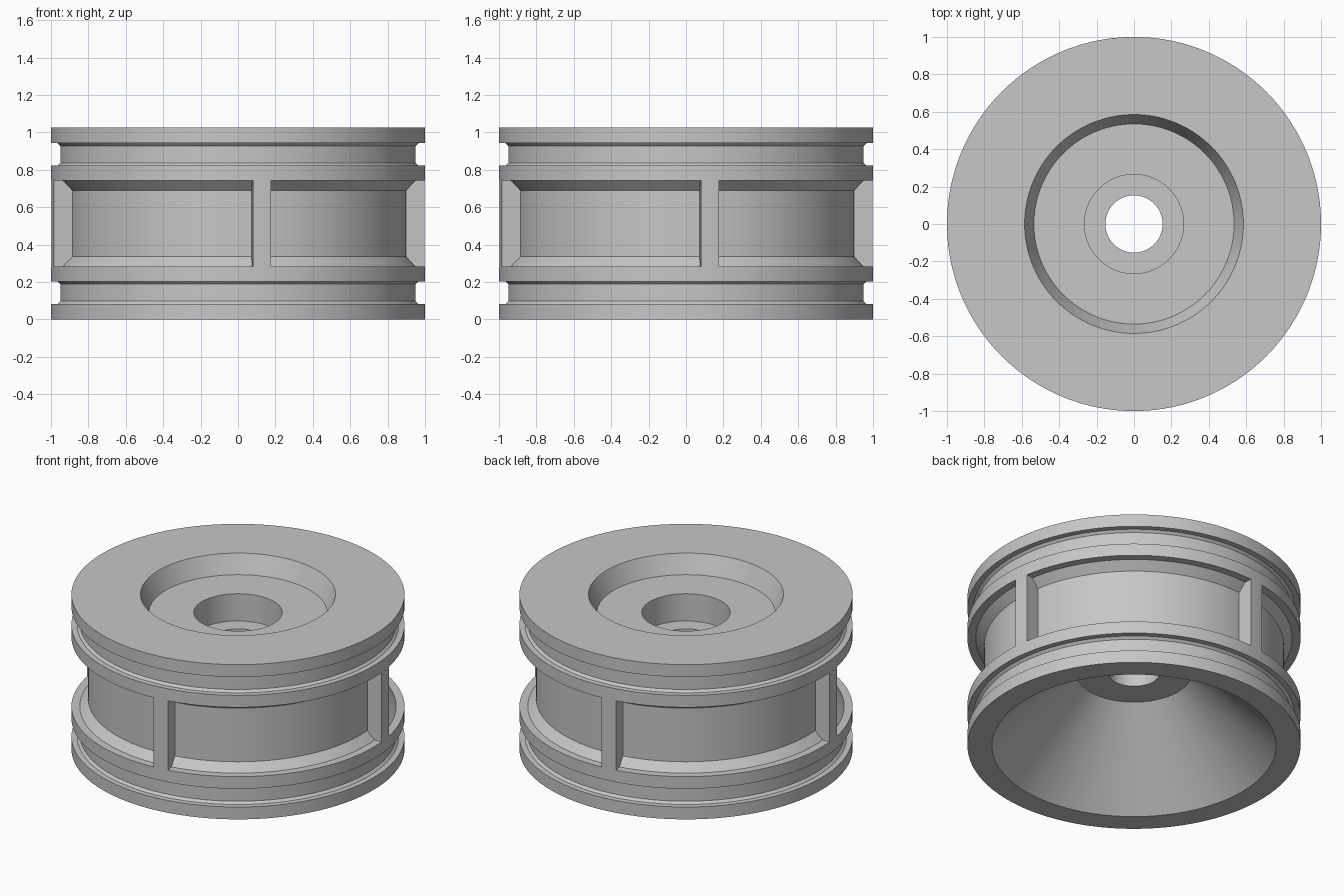
import bpy, bmesh
from math import cos, sin, radians

if "Cube" in bpy.data.objects:
    bpy.data.objects.remove(bpy.data.objects["Cube"], do_unlink=True)

# One plain grey
GREY = (0.57, 0.57, 0.57, 1.0)
grey = bpy.data.materials.new("plain grey")
grey.use_nodes = True
grey.diffuse_color = GREY
grey.node_tree.nodes["Principled BSDF"].inputs["Base Color"].default_value = GREY


def sweep(name, profile, start=0.0, span=360.0, steps=192):
    """Turn a closed (radius, height) profile about z; cap it if it is a sector."""
    full = span >= 360
    bm = bmesh.new()
    rings = []
    for i in range(steps if full else steps + 1):
        a = radians(start + span * i / steps)
        rings.append([bm.verts.new((r * cos(a), r * sin(a), z)) for r, z in profile])
    pairs = list(zip(rings, rings[1:]))
    if full:
        pairs.append((rings[-1], rings[0]))
    else:
        bm.faces.new(rings[0])
        bm.faces.new(rings[-1])
    n = len(profile)
    for a, b in pairs:
        for j in range(n):
            k = (j + 1) % n
            bm.faces.new((a[j], b[j], b[k], a[k]))
    bmesh.ops.recalc_face_normals(bm, faces=bm.faces)
    mesh = bpy.data.meshes.new(name)
    bm.to_mesh(mesh)
    bm.free()
    mesh.materials.append(grey)
    obj = bpy.data.objects.new(name, mesh)
    bpy.context.collection.objects.link(obj)
    bpy.ops.object.select_all(action='DESELECT')
    obj.select_set(True)
    bpy.context.view_layer.objects.active = obj
    bpy.ops.object.shade_smooth_by_angle(angle=radians(25))
    return obj


HEIGHT = 1.025
POCKET_LOW, POCKET_HIGH = 0.283, 0.742

# Outer wall, lower half: seal groove, band, then half of the waist pocket
lower = [(1, 0), (1, 0.082), (0.965, 0.082), (0.95, 0.097), (0.95, 0.188),
         (0.965, 0.203), (1, 0.203), (1, POCKET_LOW), (0.95, POCKET_LOW), (0.9, 0.335)]
upper = [(r, HEIGHT - z) for r, z in reversed(lower)]

# Stepped recess and bore from above, cone from below
inside = [(0.585, HEIGHT), (0.535, 0.905), (0.265, 0.905), (0.265, 0.725),
          (0.153, 0.725), (0.153, 0.5), (0.345, 0.5), (0.853, 0)]
sweep("piston_body", lower + upper + inside)

# Four ribs bridging the waist pocket, flush with the bands
rib = [(0.88, POCKET_LOW), (1, POCKET_LOW), (1, POCKET_HIGH), (0.88, POCKET_HIGH)]
for i in range(4):
    sweep(f"waist_rib_{i + 1}", rib, start=4.6 + 90 * i, span=5.5, steps=4)
